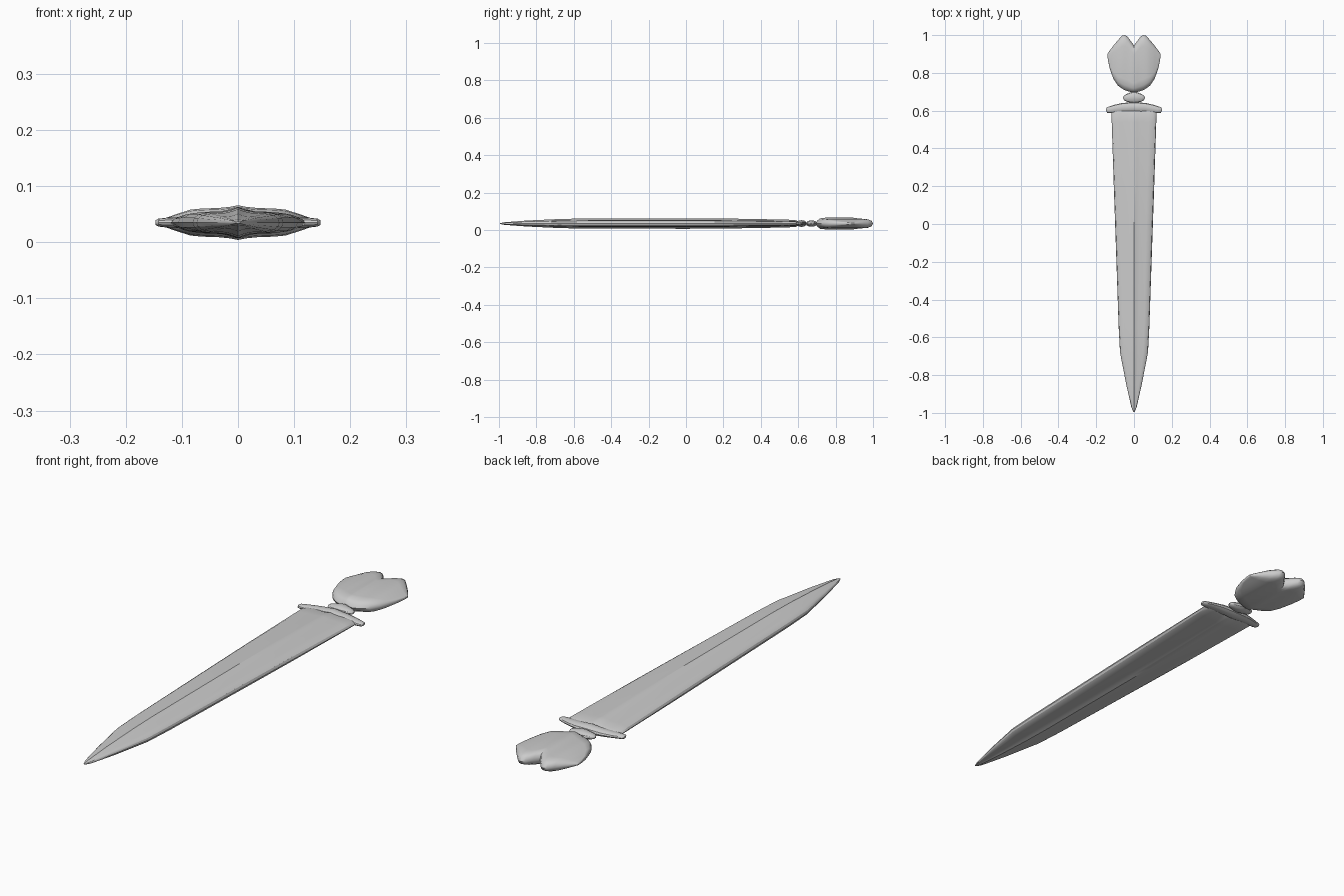
import bpy, bmesh, math

if "Cube" in bpy.data.objects:
    bpy.data.objects.remove(bpy.data.objects["Cube"])

ZC = 0.035  # mid-plane height


def loft(name, rings, angle=30):
    """Skin a list of equal-length closed rings and cap both ends."""
    bm = bmesh.new()
    vr = [[bm.verts.new(p) for p in r] for r in rings]
    n = len(vr[0])
    for a, b in zip(vr, vr[1:]):
        for i in range(n):
            bm.faces.new((a[i], a[(i + 1) % n], b[(i + 1) % n], b[i]))
    bm.faces.new(vr[0])
    bm.faces.new(vr[-1])
    bmesh.ops.recalc_face_normals(bm, faces=bm.faces)
    me = bpy.data.meshes.new(name)
    bm.to_mesh(me)
    bm.free()
    ob = bpy.data.objects.new(name, me)
    bpy.context.collection.objects.link(ob)
    bpy.ops.object.select_all(action='DESELECT')
    ob.select_set(True)
    bpy.context.view_layer.objects.active = ob
    bpy.ops.object.shade_smooth_by_angle(angle=math.radians(angle))
    return ob


def mirrored_section(half):
    """Upper right quarter (centre to edge) -> full closed section."""
    top = half + [(-x, z) for x, z in half[::-1]][:-1]
    right = half[:-1]
    edge = half[-1]
    q1 = right + [edge]
    q4 = [(x, -z) for x, z in right[::-1]]
    q3 = [(-x, -z) for x, z in right[1:]] + [(-edge[0], edge[1])]
    q2 = [(-x, z) for x, z in right[:0:-1]]
    return q1 + q4 + q3 + q2


# Blade / sheath: raised midrib, broad flats and rounded edges
blade_sec = mirrored_section([(0, 1), (0.12, 0.86), (0.3, 0.72), (0.65, 0.67),
                              (0.86, 0.55), (0.96, 0.32), (1, 0)])
blade = [(-0.995, 0.004, 0.002), (-0.97, 0.014, 0.007), (-0.85, 0.041, 0.016),
         (-0.68, 0.074, 0.024), (-0.55, 0.081, 0.027), (0.0, 0.1, 0.028),
         (0.2, 0.107, 0.027), (0.54, 0.118, 0.021), (0.585, 0.12, 0.018),
         (0.6, 0.112, 0.012)]
loft("blade", [[(x * w, y, ZC + z * h) for x, z in blade_sec] for y, w, h in blade])

# Guard: thin bar with rounded edge, bowed towards the grip
oval = [(math.cos(math.tau * i / 12), math.sin(math.tau * i / 12)) for i in range(12)]


def across(name, half, ring, angle=30):
    """Loft across x from a half list of stations, mirrored."""
    stations = [(-s[0],) + s[1:] for s in half[::-1]] + half[1:]
    return loft(name, [ring(*s) for s in stations], angle)


def oval_ring(x, y0, y1, h):
    return [(x, (y0 + y1) / 2 + c * (y1 - y0) / 2, ZC + s * h) for c, s in oval]


across("guard", [(0, 0.59, 0.645, 0.018), (0.06, 0.59, 0.641, 0.013),
                 (0.1, 0.588, 0.632, 0.01), (0.125, 0.587, 0.624, 0.009),
                 (0.142, 0.589, 0.619, 0.007), (0.147, 0.598, 0.612, 0.004)], oval_ring)

# Collar bead between guard and pommel
across("collar", [(0, 0.64, 0.702, 0.017), (0.02, 0.643, 0.696, 0.014),
                  (0.04, 0.648, 0.688, 0.011), (0.052, 0.655, 0.68, 0.007),
                  (0.057, 0.664, 0.672, 0.003)], oval_ring)

# Heart-shaped pommel: two lobes meeting in a notch
bevel = [(0, 0), (0.025, 0.5), (0.09, 0.9), (0.2, 1), (0.8, 1), (0.91, 0.88), (0.975, 0.55), (1, 0)]
pommel_prof = bevel + [(t, -z) for t, z in bevel[-2:0:-1]]


def pommel_ring(x, y0, y1, h):
    return [(x, y0 + t * (y1 - y0), ZC + z * h) for t, z in pommel_prof]


across("pommel", [(0, 0.695, 0.945, 0.031), (0.015, 0.698, 0.966, 0.028),
                  (0.035, 0.704, 0.993, 0.026), (0.05, 0.709, 1.0, 0.0255),
                  (0.065, 0.718, 0.996, 0.025), (0.085, 0.733, 0.973, 0.023),
                  (0.11, 0.77, 0.943, 0.015), (0.13, 0.828, 0.916, 0.008),
                  (0.138, 0.868, 0.905, 0.005), (0.141, 0.89, 0.9, 0.003)],
       pommel_ring, 40)
